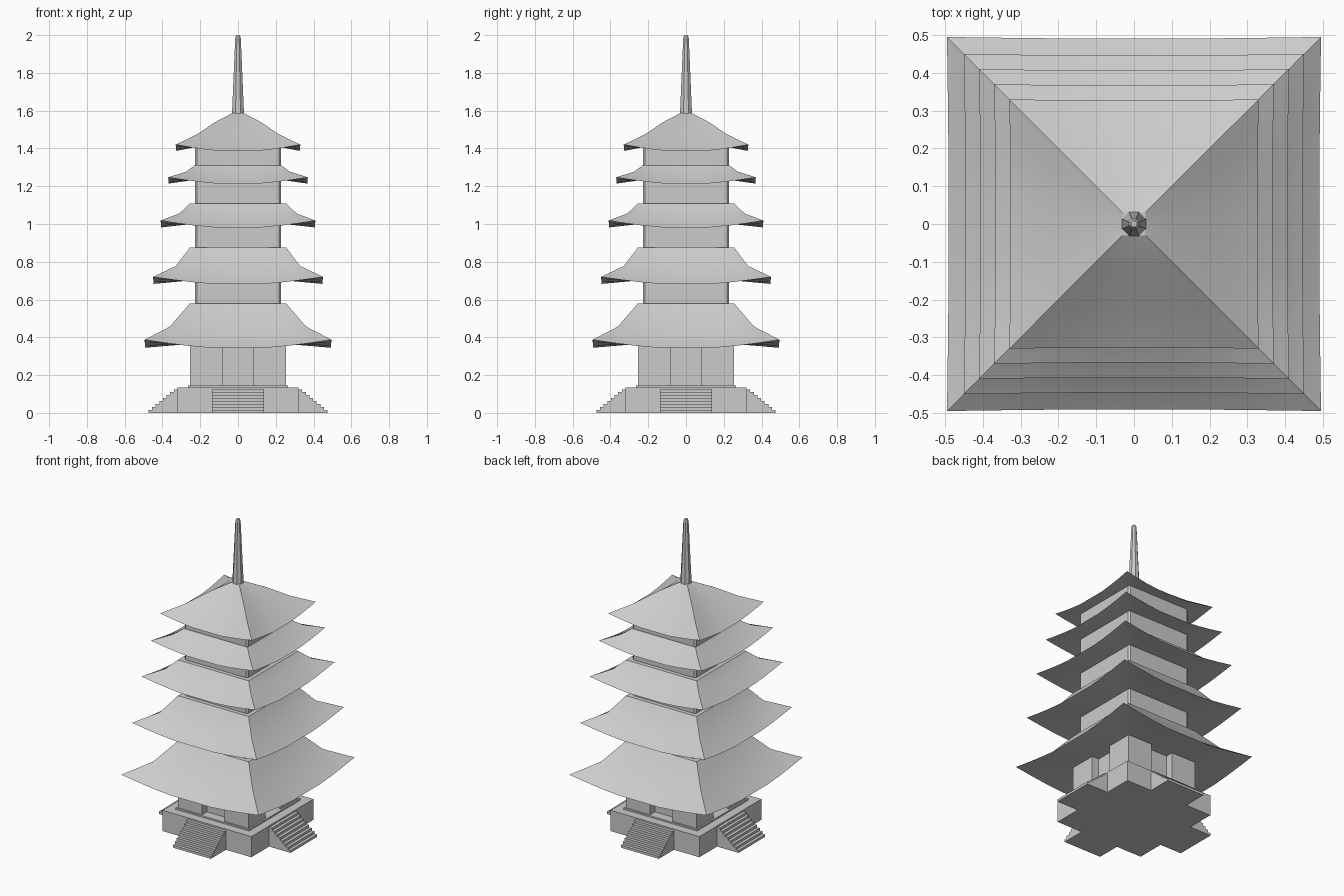
import bpy, bmesh, math

if "Cube" in bpy.data.objects:
    bpy.data.objects.remove(bpy.data.objects["Cube"])


def finish(name, bm, smooth=False):
    bmesh.ops.recalc_face_normals(bm, faces=bm.faces)
    me = bpy.data.meshes.new(name)
    bm.to_mesh(me)
    bm.free()
    if smooth:
        me.polygons.foreach_set("use_smooth", [True] * len(me.polygons))
        me.set_sharp_from_angle(angle=math.radians(30))
    ob = bpy.data.objects.new(name, me)
    bpy.context.scene.collection.objects.link(ob)
    return ob


def box(name, x0, x1, y0, y1, z0, z1, bevel=0):
    bm = bmesh.new()
    bmesh.ops.create_cube(bm, size=1)
    for v in bm.verts:
        v.co = ((x0 + x1) / 2 + v.co.x * (x1 - x0),
                (y0 + y1) / 2 + v.co.y * (y1 - y0),
                (z0 + z1) / 2 + v.co.z * (z1 - z0))
    if bevel:
        edges = [e for e in bm.edges if abs(e.verts[0].co.z - e.verts[1].co.z) > 1e-4]
        bmesh.ops.bevel(bm, geom=edges, offset=bevel, segments=1, affect='EDGES')
    return finish(name, bm)


def roof(name, profile, sag, wall):
    """Hipped roof: square rings of (half width, corner z); edges sag between corners."""
    ts = [-1, -0.78, -0.55, -0.3, 0, 0.3, 0.55, 0.78]
    eave_r, eave_z = profile[0]
    # underside ring first, then the rings up the slope
    rings = [(wall, eave_z - sag + 0.02, 0)]
    for r, z in profile:
        k = (r - profile[-1][0]) / (eave_r - profile[-1][0])
        rings.append((r, z, sag * k ** 1.2))
    bm = bmesh.new()
    loops = []
    for r, z, s in rings:
        loop = []
        for side in range(4):
            a = side * math.pi / 2
            for t in ts:
                lift = max(0, (abs(t) - 0.3) / 0.7) ** 1.3
                x, y = r * t, -r + 0.1 * s * (1 - lift)
                loop.append(bm.verts.new((x * math.cos(a) - y * math.sin(a),
                                          x * math.sin(a) + y * math.cos(a),
                                          z - s * (1 - lift))))
        loops.append(loop)
    n = len(loops[0])
    for lo, hi in zip(loops, loops[1:]):
        for i in range(n):
            bm.faces.new((lo[i], lo[(i + 1) % n], hi[(i + 1) % n], hi[i]))
    bm.faces.new(loops[-1])
    bm.faces.new(loops[0])
    return finish(name, bm, True)


# stone platform and low plinth
box("platform", -0.32, 0.32, -0.32, 0.32, 0, 0.135)
box("plinth", -0.265, 0.265, -0.265, 0.265, 0.134, 0.145)

# four flights of steps, extruded from a stepped profile
STEPS = 8
for side, label in enumerate(("front", "right", "back", "left")):
    pts = [(0.31, 0), (0.475, 0)]
    for i in range(STEPS):
        d, z = 0.475 - 0.155 * i / STEPS, 0.125 * (i + 1) / STEPS
        pts += [(d, z), (0.475 - 0.155 * (i + 1) / STEPS, z)]
    pts.append((0.31, 0.125))
    bm = bmesh.new()
    face = bm.faces.new([bm.verts.new((-0.137, -d, z)) for d, z in pts])
    ext = bmesh.ops.extrude_face_region(bm, geom=[face])["geom"]
    bmesh.ops.translate(bm, vec=(0.274, 0, 0),
                        verts=[g for g in ext if isinstance(g, bmesh.types.BMVert)])
    steps = finish(label + "_steps", bm)
    steps.rotation_euler.z = side * math.pi / 2

# ground storey: core with four corner blocks leaving recessed doorways
box("ground_core", -0.205, 0.205, -0.205, 0.205, 0.14, 0.37)
for sx in (-1, 1):
    for sy in (-1, 1):
        xs, ys = sorted((sx * 0.08, sx * 0.255)), sorted((sy * 0.08, sy * 0.255))
        box("corner_block", *xs, *ys, 0.14, 0.37)

# five roofs, each profile running from eave corner to top
profiles = [
    ([(0.495, 0.387), (0.36, 0.457), (0.255, 0.58)], 0.042),
    ([(0.45, 0.72), (0.33, 0.777), (0.255, 0.875)], 0.037),
    ([(0.41, 1.018), (0.31, 1.056), (0.255, 1.108)], 0.036),
    ([(0.37, 1.247), (0.275, 1.277), (0.23, 1.31)], 0.033),
    ([(0.33, 1.42), (0.22, 1.473), (0.12, 1.54), (0.03, 1.587)], 0.033),
]
for i, (profile, sag) in enumerate(profiles):
    roof("roof_%d" % (i + 1), profile, sag, 0.255 if i == 0 else 0.228)
    # storey walls between this roof and the one below
    if i:
        low = profiles[i - 1][0][-1][1]
        box("storey_%d_walls" % (i + 1), -0.228, 0.228, -0.228, 0.228,
            low - 0.002, profile[0][1] - sag + 0.021, 0.01)

# eight-sided tapering spire with a blunt tip
bm = bmesh.new()
rings = []
for r, z in ((0.035, 1.57), (0.016, 1.985), (0.009, 2.0)):
    rings.append([bm.verts.new((r * math.cos((k + 0.5) * math.pi / 4),
                                r * math.sin((k + 0.5) * math.pi / 4), z)) for k in range(8)])
for lo, hi in zip(rings, rings[1:]):
    for k in range(8):
        bm.faces.new((lo[k], lo[(k + 1) % 8], hi[(k + 1) % 8], hi[k]))
bm.faces.new(rings[0])
bm.faces.new(rings[-1])
finish("spire", bm)
